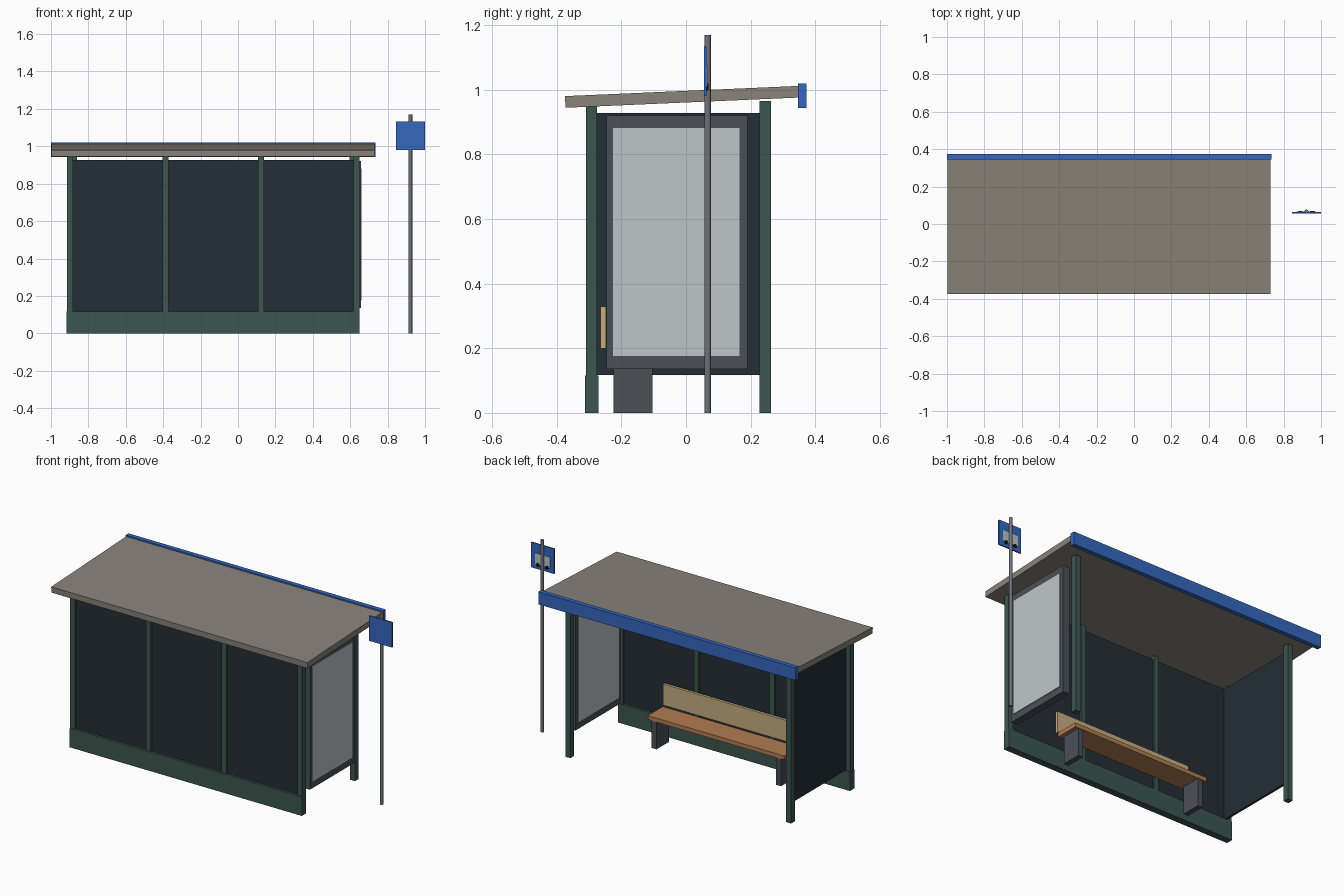
import bpy
import math

old = bpy.data.objects.get("Cube")
if old:
    bpy.data.objects.remove(old, do_unlink=True)


def material(name, rgb):
    """Flat material from display (sRGB) values, stored as linear."""
    lin = [((c / 255 + 0.055) / 1.055) ** 2.4 for c in rgb] + [1]
    m = bpy.data.materials.new(name)
    m.use_nodes = True
    m.diffuse_color = lin
    m.node_tree.nodes["Principled BSDF"].inputs["Base Color"].default_value = lin
    return m


roof_grey = material("roof_grey", (137, 131, 122))
green = material("post_green", (60, 86, 79))
glass = material("dark_glass", (36, 46, 55))
slate = material("slate_metal", (76, 79, 89))
pale = material("pale_panel", (190, 198, 201))
blue = material("blue", (53, 103, 190))
cream = material("backrest_wood", (198, 173, 128))
wood = material("seat_wood", (178, 125, 82))
steel = material("pole_steel", (112, 114, 120))
black = material("black", (20, 20, 22))


def box(name, mat, x, y, z, tilt=0):
    """Box spanning the given (low, high) ranges."""
    spans = (x, y, z)
    bpy.ops.mesh.primitive_cube_add(
        size=1, location=[sum(s) / 2 for s in spans], rotation=(tilt, 0, 0))
    ob = bpy.context.object
    ob.name = name
    ob.scale = [s[1] - s[0] for s in spans]
    bpy.ops.object.transform_apply(location=False, rotation=False, scale=True)
    ob.data.materials.append(mat)
    return ob


def cylinder(name, mat, radius, depth, location, sides=16, rotation=(0, 0, 0)):
    bpy.ops.mesh.primitive_cylinder_add(
        vertices=sides, radius=radius, depth=depth, location=location, rotation=rotation)
    ob = bpy.context.object
    ob.name = name
    ob.data.materials.append(mat)
    bpy.ops.object.shade_smooth_by_angle()
    return ob


def around(centre, half):
    return (centre - half, centre + half)


MID = -0.132  # centre of the shelter along x

# Sloping roof and fascia
box("roof", roof_grey, (-0.998, 0.73), (-0.374, 0.35), (0.96, 0.996), math.radians(2.5))
box("fascia", blue, (-1.0, 0.735), (0.346, 0.373), (0.943, 1.02))

# Posts
for i in range(4):
    x = -0.899 + i * 0.511
    box(f"wall_post_{i + 1}", green, around(x, 0.016), (-0.31, -0.275), (0, 0.95))
for side, name in ((-1, "right"), (1, "left")):
    box(f"open_side_post_{name}", green, around(MID + side * 0.745, 0.0165),
        (0.228, 0.263), (0, 0.965))

# Wall panes and lower rail
box("lower_rail", green, (-0.916, 0.65), (-0.313, -0.271), (0, 0.116))
for i in range(3):
    x = -0.899 + i * 0.511
    box(f"wall_pane_{i + 1}", glass, (x + 0.016, x + 0.495), (-0.298, -0.286), (0.112, 0.928))
box("end_pane", glass, (-0.886, -0.873), (-0.288, 0.23), (0.118, 0.928))

# Double sided display panel at the other end
box("display_frame", slate, (0.613, 0.657), (-0.246, 0.19), (0.136, 0.92))
for x, name in ((0.6585, "outer"), (0.6115, "inner")):
    box(f"display_{name}", pale, around(x, 0.003), (-0.226, 0.165), (0.176, 0.882))

# Bench
box("seat", wood, around(MID, 0.46), (-0.245, -0.1), (0.168, 0.193))
box("backrest", cream, around(MID, 0.46), (-0.265, -0.248), (0.2, 0.329))
for side, name in ((-1, "right"), (1, "left")):
    box(f"bench_leg_{name}", slate, around(MID + side * 0.42, 0.016),
        (-0.225, -0.104), (0, 0.17))

# Stop sign with a simple vehicle symbol on its back
cylinder("sign_pole", steel, 0.01, 1.17, (0.922, 0.067, 0.585))
box("sign_plate", blue, (0.845, 1.0), (0.055, 0.063), (0.98, 1.133))
box("symbol_body", pale, around(0.922, 0.052), (0.062, 0.066), (1.01, 1.075))
for side, name in ((-1, "right"), (1, "left")):
    cylinder(f"symbol_wheel_{name}", black, 0.011, 0.008,
             (0.922 + side * 0.031, 0.066, 1.008), rotation=(math.pi / 2, 0, 0))
